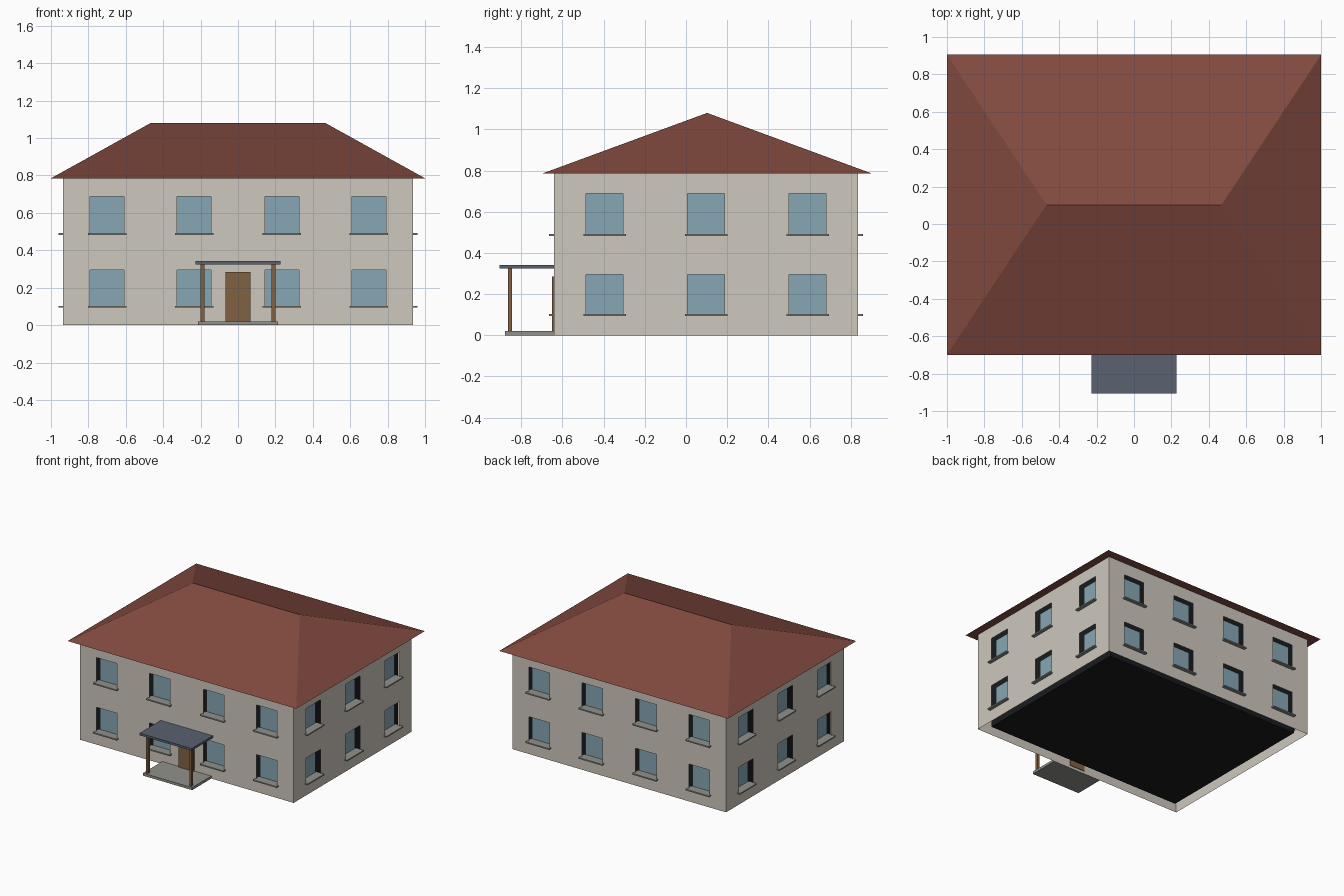
import bpy, bmesh
from math import pi
from mathutils import Matrix, Vector

if "Cube" in bpy.data.objects:
    bpy.data.objects.remove(bpy.data.objects["Cube"])


def mat(name, rgb):
    m = bpy.data.materials.new(name)
    m.diffuse_color = (*rgb, 1)
    m.use_nodes = True
    m.node_tree.nodes["Principled BSDF"].inputs["Base Color"].default_value = m.diffuse_color
    return m


PLASTER = mat("plaster", (0.62, 0.58, 0.51))
TILE = mat("roof_tile", (0.22, 0.068, 0.05))
GLASS = mat("glass", (0.24, 0.38, 0.46))
WOOD = mat("wood", (0.22, 0.12, 0.055))
SLATE = mat("slate", (0.10, 0.12, 0.16))
STONE = mat("stone", (0.28, 0.28, 0.26))
DARK = mat("dark", (0.01, 0.011, 0.013))


def finish(name, bm, material, matrix=Matrix()):
    me = bpy.data.meshes.new(name)
    bm.to_mesh(me)
    bm.free()
    me.materials.append(material)
    ob = bpy.data.objects.new(name, me)
    ob.matrix_world = matrix
    bpy.context.collection.objects.link(ob)
    return ob


def box(name, lo, hi, material, matrix=Matrix()):
    lo, hi = Vector(lo), Vector(hi)
    bm = bmesh.new()
    bmesh.ops.create_cube(bm, size=1)
    bmesh.ops.scale(bm, vec=hi - lo, verts=bm.verts)
    bmesh.ops.translate(bm, vec=(lo + hi) / 2, verts=bm.verts)
    return finish(name, bm, material, matrix)


HX, HY, CY, TOP = 0.935, 0.7375, 0.0975, 0.785   # wall half sizes, centre, height
FLOORS = [(0.10, 0.295), (0.49, 0.688)]          # window sill and head heights
HALF_WIN = 0.09


def wall(side, angle, dist, half, centres):
    """Thin wall with window openings, recessed panes and sills."""
    m = Matrix.Translation((0, CY, 0)) @ Matrix.Rotation(angle, 4, 'Z')
    us = sorted([-half, half] + [c + s * HALF_WIN for c in centres for s in (-1, 1)])
    zs = sorted([0, TOP] + [z for f in FLOORS for z in f])
    bm = bmesh.new()
    grid = [[bm.verts.new((u, -dist, z)) for u in us] for z in zs]
    for j in range(len(zs) - 1):
        for i in range(len(us) - 1):
            if not (i % 2 and j % 2):        # odd/odd cells are openings
                bm.faces.new((grid[j][i], grid[j][i + 1], grid[j + 1][i + 1], grid[j + 1][i]))
    finish(f"{side}_wall", bm, PLASTER, m)
    for f, (z0, z1) in enumerate(FLOORS):
        for k, c in enumerate(centres):
            tag = f"{side}_{f}_{k}"
            box(f"window_pane_{tag}", (c - 0.092, -dist + 0.045, z0 - 0.002),
                (c + 0.092, -dist + 0.055, z1 + 0.002), GLASS, m)
            box(f"window_sill_{tag}", (c - 0.103, -dist - 0.025, z0 - 0.007),
                (c + 0.103, -dist + 0.045, z0 + 0.003), STONE, m)


# Walls and windows on all four sides
long_side = [-0.70, -0.235, 0.235, 0.70]
short_side = [-0.493, 0, 0.493]
wall("front", 0, HY, HX, long_side)
wall("right", pi / 2, HX, HY, short_side)
wall("back", pi, HY, HX, long_side)
wall("left", -pi / 2, HX, HY, short_side)

# Dark interior core behind the openings
box("interior_core", (-HX + 0.07, CY - HY + 0.07, 0.015),
    (HX - 0.07, CY + HY - 0.07, TOP - 0.01), DARK)

# Hipped roof: base rectangle with a ridge
bm = bmesh.new()
a, b, c, d = [bm.verts.new((x, y, TOP)) for x, y in
              ((-1, -0.70), (1, -0.70), (1, 0.905), (-1, 0.905))]
l, r = [bm.verts.new((x, 0.1025, 1.08)) for x in (-0.468, 0.468)]
for f in ((a, b, r, l), (b, c, r), (c, d, l, r), (d, a, l), (d, c, b, a)):
    bm.faces.new(f)
finish("hipped_roof", bm, TILE)

# Entrance porch
box("porch_step", (-0.215, -0.88, 0), (0.215, -0.64, 0.02), STONE)
box("porch_canopy", (-0.228, -0.905, 0.325), (0.228, -0.64, 0.342), SLATE)
for s, n in ((-1, "left"), (1, "right")):
    box(f"porch_post_{n}", (s * 0.19 - 0.01, -0.865, 0.02), (s * 0.19 + 0.01, -0.845, 0.325), WOOD)
box("front_door", (-0.067, -0.65, 0.02), (0.067, -0.635, 0.285), WOOD)
